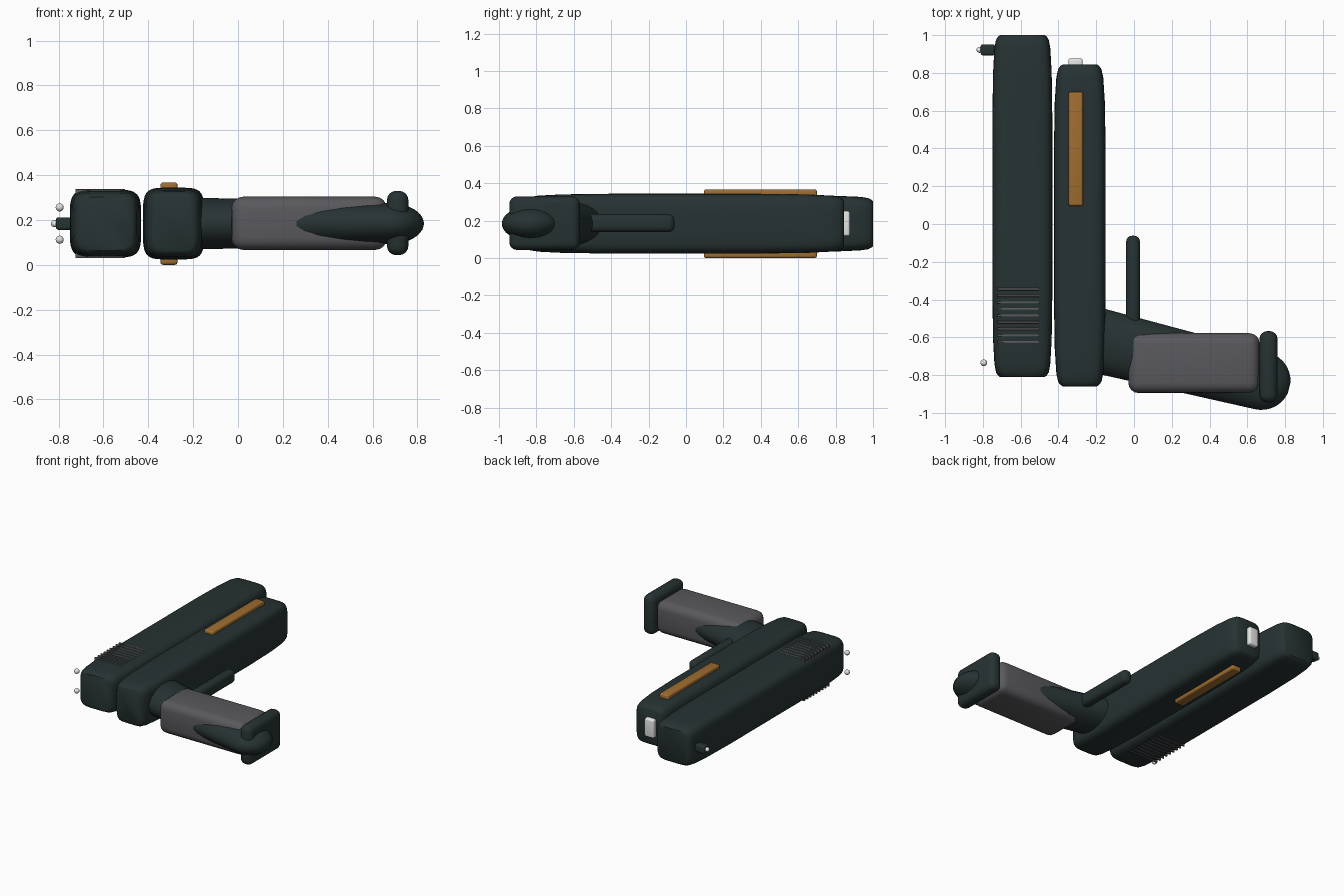
import bpy, bmesh, math
from mathutils import Matrix, Vector

old = bpy.data.objects.get("Cube")
if old:
    bpy.data.objects.remove(old, do_unlink=True)

MID = 0.184  # height of the symmetry plane


def material(name, r, g, b):
    m = bpy.data.materials.new(name)
    m.diffuse_color = (r, g, b, 1)
    m.use_nodes = True
    bsdf = next(n for n in m.node_tree.nodes if n.type == 'BSDF_PRINCIPLED')
    bsdf.inputs["Base Color"].default_value = (r, g, b, 1)
    return m


DARK = material("dark_green_metal", 0.02, 0.032, 0.032)
GREY = material("grey_rubber", 0.1, 0.1, 0.11)
AMBER = material("amber", 0.35, 0.155, 0.03)
WHITE = material("white", 0.8, 0.8, 0.8)


def finish(name, bm, mat, bevel=0.0):
    bmesh.ops.recalc_face_normals(bm, faces=bm.faces)
    mesh = bpy.data.meshes.new(name)
    bm.to_mesh(mesh)
    bm.free()
    mesh.materials.append(mat)
    ob = bpy.data.objects.new(name, mesh)
    bpy.context.collection.objects.link(ob)
    bpy.ops.object.select_all(action='DESELECT')
    ob.select_set(True)
    bpy.context.view_layer.objects.active = ob
    if bevel:
        mod = ob.modifiers.new("Bevel", 'BEVEL')
        mod.width = bevel
        mod.segments = 4
        bpy.ops.object.modifier_apply(modifier=mod.name)
    bpy.ops.object.shade_smooth_by_angle(angle=math.radians(40))
    return ob


def box(name, x, y, z, mat, bevel=0.0):
    """Rounded box from (min, max) ranges."""
    bm = bmesh.new()
    bmesh.ops.create_cube(bm, size=1)
    for v in bm.verts:
        v.co = [(a + b) / 2 + c * (b - a) for (a, b), c in zip((x, y, z), v.co)]
    return finish(name, bm, mat, bevel)


def ball(name, pos, radius, mat):
    bm = bmesh.new()
    bmesh.ops.create_uvsphere(bm, u_segments=16, v_segments=10, radius=radius,
                              matrix=Matrix.Translation(pos))
    return finish(name, bm, mat)


def loft(name, stations, power, place, mat, count=40):
    """Skin superellipse sections (distance, half width, half height)."""
    bm = bmesh.new()
    rings = []
    for d, hw, hh in stations:
        ring = []
        for i in range(count):
            a = math.tau * (i + 0.5) / count
            c, s = math.cos(a), math.sin(a)
            u = math.copysign(abs(c) ** (2 / power), c) * hw
            w = math.copysign(abs(s) ** (2 / power), s) * hh
            ring.append(bm.verts.new(place @ Vector((u, d, w))))
        rings.append(ring)
    for a, b in zip(rings, rings[1:]):
        for i in range(count):
            j = (i + 1) % count
            bm.faces.new((a[i], a[j], b[j], b[i]))
    bm.faces.new(rings[0])
    bm.faces.new(rings[-1])
    return finish(name, bm, mat)


def body(name, x, y, half_height, ease):
    """Long bar, softly drawn in towards both ends."""
    ends = [(0, 0.045), (0.008, 0.033), (0.025, 0.021), (0.07, 0.012),
            (0.2, 0.004), (0.45, 0)]
    half = (x[1] - x[0]) / 2
    prof = [(y[0] + d, i) for d, i in ends] + [(y[1] - d, i) for d, i in reversed(ends)]
    stations = [(d, half - i * ease, half_height - i * ease * 0.8) for d, i in prof]
    place = Matrix.Translation(((x[0] + x[1]) / 2, 0, MID))
    return loft(name, stations, 5, place, DARK)


# Upper slide and lower frame
body("slide", (-0.75, -0.432), (-0.81, 1.0), 0.152, 0.9)
body("frame", (-0.424, -0.15), (-0.86, 0.845), 0.16, 1.05)

# Grip core: a leaning oval post with a domed butt
lean = Matrix.Translation((-0.2, -0.615, MID)) @ Matrix.Rotation(
    math.atan2(-0.239, 0.971) - math.pi / 2, 4, 'Z')
post = [(0, 0.173, 0.116), (0.45, 0.164, 0.106), (0.9, 0.155, 0.092)]
for k in range(1, 8):
    a = k / 8 * math.pi / 2
    post.append((0.9 + 0.155 * math.sin(a), 0.155 * math.cos(a), 0.092 * math.cos(a)))
loft("grip_core", post, 2, lean, DARK, 28)

# Grip sleeve, base plate and trigger
box("grip_sleeve", (-0.03, 0.665), (-0.895, -0.578), (0.066, 0.304), GREY, 0.055)
box("base_plate", (0.664, 0.76), (-0.945, -0.567), (0.043, 0.33), DARK, 0.042)
box("trigger", (-0.042, 0.032), (-0.56, -0.062), (0.138, 0.235), DARK, 0.032)

# Amber inlays on both sides
for side, z in (("left", (0.318, 0.367)), ("right", (0.0, 0.05))):
    box("inlay_" + side, (-0.346, -0.27), (0.095, 0.7), z, AMBER, 0.012)

# Rear grip ridges wrap the slide
for i in range(9):
    y = -0.345 - i * 0.035
    box(f"slide_ridge_{i + 1}", (-0.725, -0.503), (y - 0.006, y + 0.006),
        (MID - 0.154, MID + 0.154), GREY, 0.003)

# Muzzle insert
box("muzzle_insert", (-0.348, -0.272), (0.82, 0.876), (0.117, 0.252), WHITE, 0.012)

# Sights
box("front_sight", (-0.812, -0.735), (0.893, 0.951), (0.156, 0.212), DARK, 0.012)
ball("front_sight_dot", (-0.818, 0.922, MID), 0.016, WHITE)
for side, s in (("left", 1), ("right", -1)):
    ball("rear_sight_dot_" + side, (-0.795, -0.735, MID + s * 0.072), 0.018, WHITE)
